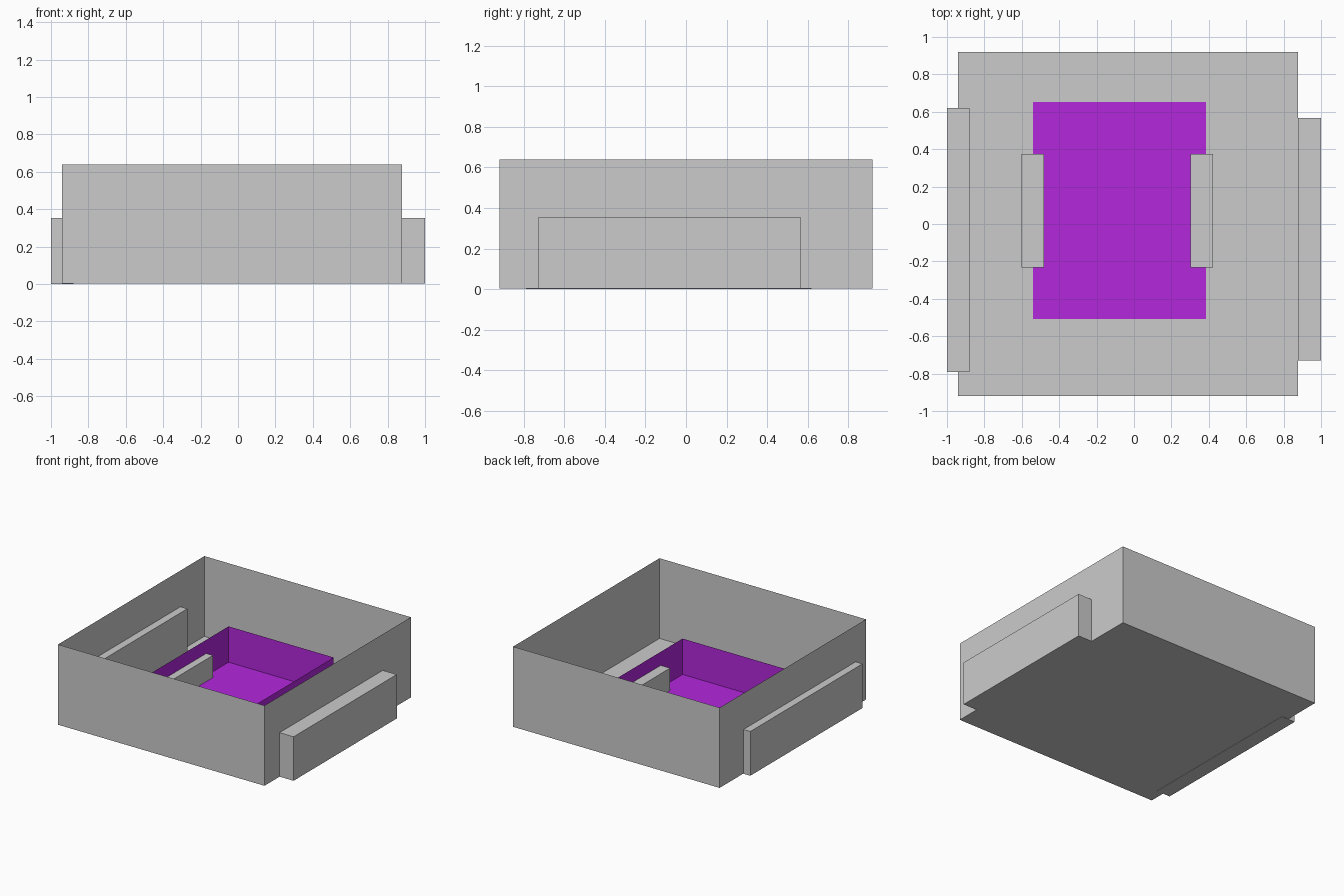
import bpy
import bmesh

if "Cube" in bpy.data.objects:
    bpy.data.objects.remove(bpy.data.objects["Cube"])


def box(name, x, y, z, open_top=False, material=None):
    """Axis-aligned box from (min, max) pairs, optionally a thin open-topped shell."""
    bm = bmesh.new()
    bmesh.ops.create_cube(bm, size=1)
    for v in bm.verts:
        v.co = [r[0] if c < 0 else r[1] for c, r in zip(v.co, (x, y, z))]
    if open_top:
        bm.normal_update()
        top = [f for f in bm.faces if f.normal.z > 0.9]
        bmesh.ops.delete(bm, geom=top, context='FACES_ONLY')
    mesh = bpy.data.meshes.new(name)
    bm.to_mesh(mesh)
    bm.free()
    obj = bpy.data.objects.new(name, mesh)
    bpy.context.collection.objects.link(obj)
    if material:
        mesh.materials.append(material)
    return obj


purple = bpy.data.materials.new("purple")
purple.diffuse_color = (0.45, 0.02, 0.72, 1)
purple.use_nodes = True
purple.node_tree.nodes["Principled BSDF"].inputs["Base Color"].default_value = purple.diffuse_color

# Outer tray: paper-thin floor and four walls
box("outer_tray", (-0.94, 0.877), (-0.92, 0.92), (0.002, 0.64), open_top=True)

# Long side rails against the outer walls
box("left_rail", (-1.0, -0.88), (-0.79, 0.62), (0, 0.352))
box("right_rail", (0.877, 1.0), (-0.73, 0.567), (0.002, 0.352))

# Coloured inner tray
box("inner_tray", (-0.54, 0.385), (-0.507, 0.653), (0.005, 0.29),
    open_top=True, material=purple)

# Short blocks straddling the inner tray walls
for name, x in (("left_block", (-0.602, -0.482)), ("right_block", (0.303, 0.422))):
    box(name, x, (-0.233, 0.373), (0.003, 0.182))
